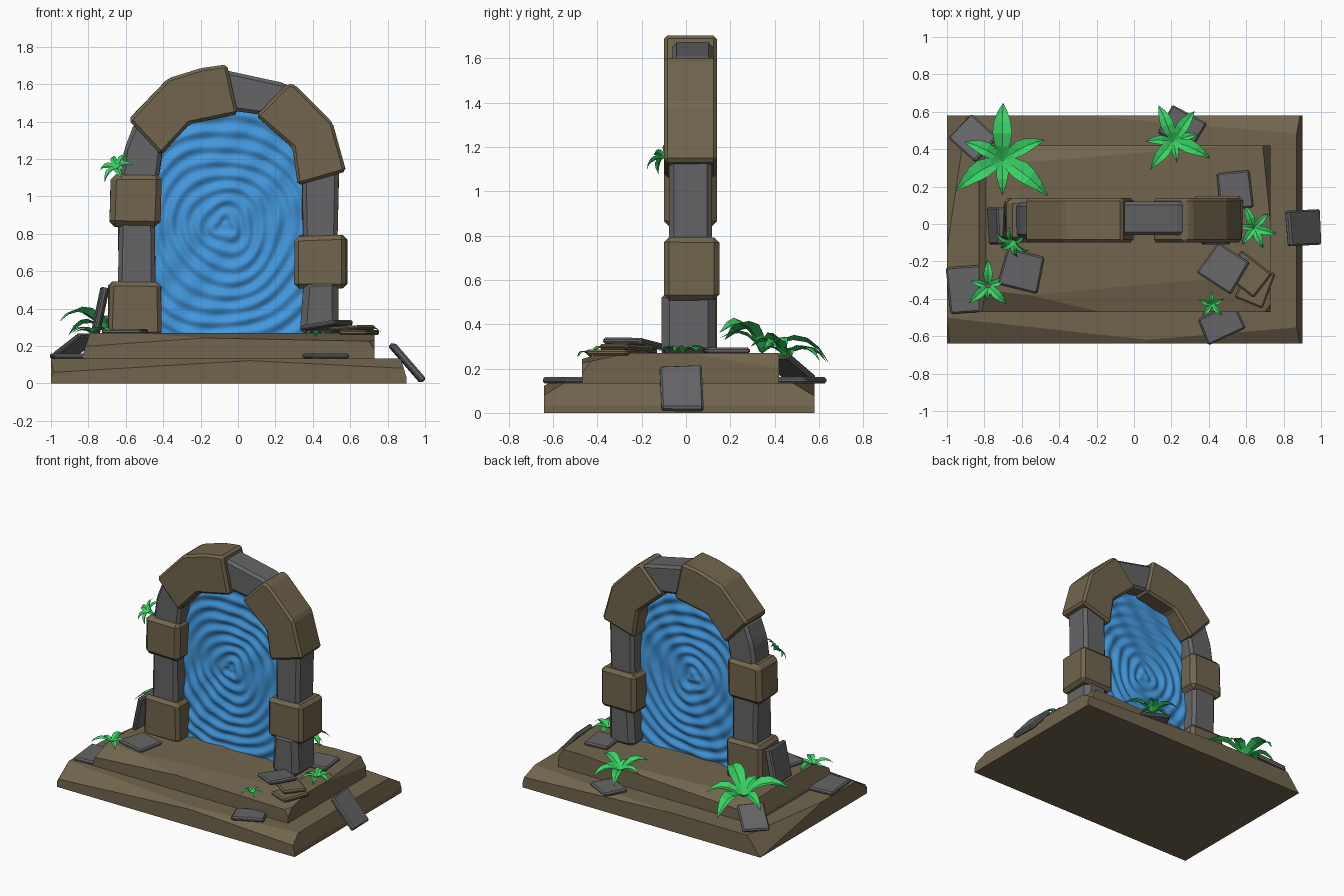
import bpy, bmesh, math, random
from mathutils import Vector, Matrix, Euler

if "Cube" in bpy.data.objects:
    bpy.data.objects.remove(bpy.data.objects["Cube"])

random.seed(4)


def material(name, rgb):
    m = bpy.data.materials.new(name)
    m.diffuse_color = (*rgb, 1)
    m.use_nodes = True
    m.node_tree.nodes["Principled BSDF"].inputs["Base Color"].default_value = m.diffuse_color
    return m


BROWN = material("brown_stone", (0.165, 0.13, 0.075))
GREY = material("grey_stone", (0.13, 0.13, 0.135))
WATER = material("water_blue", (0.055, 0.31, 0.72))
LEAF = material("leaf_green", (0.04, 0.66, 0.13))


def finish(name, bm, mat):
    bmesh.ops.recalc_face_normals(bm, faces=bm.faces[:])
    me = bpy.data.meshes.new(name)
    bm.to_mesh(me)
    bm.free()
    me.materials.append(mat)
    ob = bpy.data.objects.new(name, me)
    bpy.context.collection.objects.link(ob)
    return ob


def chamfer(bm, width):
    bmesh.ops.bevel(bm, geom=bm.edges[:], offset=width, segments=1,
                    affect='EDGES', clamp_overlap=True)


def chip(bm, point, normal):
    """Slice off everything beyond a plane and close the cut."""
    r = bmesh.ops.bisect_plane(bm, geom=bm.verts[:] + bm.edges[:] + bm.faces[:],
                               plane_co=point, plane_no=normal, clear_outer=True)
    edges = [e for e in r['geom_cut'] if isinstance(e, bmesh.types.BMEdge)]
    if edges:
        bmesh.ops.edgenet_fill(bm, edges=edges)


def slab(name, lo, hi, chips):
    bm = bmesh.new()
    bmesh.ops.create_cube(bm, size=1)
    lo, hi = Vector(lo), Vector(hi)
    for v in bm.verts:
        v.co = (lo + hi) / 2 + Vector(a * b for a, b in zip(v.co, hi - lo))
    for p, n in chips:
        chip(bm, p, n)
    return finish(name, bm, BROWN)


def block(name, outline, y0, y1, mat, bevel, jitter=0.006):
    """Front outline (x, z) pulled through the arch depth, worn edges."""
    bm = bmesh.new()
    rings = []
    for y in (y0, y1):
        rings.append([bm.verts.new((x + random.uniform(-jitter, jitter), y,
                                    z + random.uniform(-jitter, jitter))) for x, z in outline])
    bm.faces.new(rings[0])
    bm.faces.new(rings[1][::-1])
    n = len(outline)
    for i in range(n):
        j = (i + 1) % n
        bm.faces.new((rings[0][i], rings[1][i], rings[1][j], rings[0][j]))
    bmesh.ops.recalc_face_normals(bm, faces=bm.faces[:])
    chamfer(bm, bevel)
    return finish(name, bm, mat)


def rect(x0, x1, z0, z1):
    return [(x0, z0), (x1, z0), (x1, z1), (x0, z1)]


def tile(name, loc, size, rot, mat=GREY):
    bm = bmesh.new()
    bmesh.ops.create_cube(bm, size=1)
    for v in bm.verts:
        v.co = Vector(a * b for a, b in zip(v.co, size))
    # slightly uneven outline, same on both faces
    for sx in (-1, 1):
        d = random.uniform(-0.012, 0.012)
        for v in bm.verts:
            if v.co.x * sx > 0 and v.co.y > 0:
                v.co.x += d
    chamfer(bm, 0.009)
    e = Euler([math.radians(a) for a in rot])
    bm.transform(Matrix.Translation(loc) @ e.to_matrix().to_4x4())
    return finish(name, bm, mat)


def plant(name, loc, normal, leaves, lift, width):
    """Tuft of folded arching leaves; leaves = (angle, length)."""
    bm = bmesh.new()
    for ang, length in leaves:
        a = math.radians(ang)
        out, side = Vector((math.cos(a), math.sin(a), 0)), Vector((-math.sin(a), math.cos(a), 0))
        rows = []
        for i in range(6):
            t = i / 5
            w = width * length * (0.25, 0.75, 1.0, 0.85, 0.5, 0.0)[i]
            c = out * length * t + Vector((0, 0, length * lift * (2.6 * t - 2.4 * t * t)))
            up = Vector((0, 0, w * 0.4))
            rows.append([bm.verts.new(c + side * w + up), bm.verts.new(c),
                         bm.verts.new(c - side * w + up)] if i < 5 else [bm.verts.new(c)] * 3)
        for p, q in zip(rows, rows[1:]):
            for k in (0, 1):
                f = [p[k], p[k + 1], q[k + 1], q[k]]
                bm.faces.new(list(dict.fromkeys(f)))
    q = Vector((0, 0, 1)).rotation_difference(Vector(normal).normalized())
    bm.transform(Matrix.Translation(loc) @ q.to_matrix().to_4x4())
    return finish(name, bm, LEAF)


# Stepped base with worn edges
slab("lower_step", (-1, -0.64, 0), (0.9, 0.58, 0.134), [
    ((0.87, 0, 0.134), (1, 0, 0.3)), ((-0.3, -0.64, 0.1), (-0.06, -0.55, 1)),
    ((0.3, -0.64, 0.11), (0.05, -0.6, 1)), ((0.87, 0.55, 0.134), (1, 1, 0.8)),
    ((-1, -0.58, 0.08), (-1, -0.5, 0.7)), ((0.2, 0.58, 0.11), (0.05, 0.6, 1)),
    ((-0.98, 0.0, 0.134), (-1, 0.15, 0.8))])
slab("upper_step", (-0.83, -0.47, 0.125), (0.73, 0.42, 0.27), [
    ((-0.79, 0, 0.27), (-1, 0, 0.35)), ((0.2, -0.47, 0.235), (0.02, -0.22, 1)),
    ((-0.5, -0.47, 0.22), (-0.07, -0.6, 1)), ((0.71, -0.44, 0.25), (1, -0.8, 0.6)),
    ((-0.3, 0.42, 0.23), (-0.05, 0.6, 1)), ((0.71, 0.2, 0.27), (1, 0.1, 0.6))])

# Grey pillar and arch stones
GY = (-0.077, 0.117)
block("left_pillar_grey", rect(-0.64, -0.44, 0.5, 0.88), *GY, GREY, 0.022)
block("left_shoulder_grey", [(-0.635, 1.08), (-0.43, 1.08), (-0.405, 1.23), (-0.47, 1.42),
                             (-0.56, 1.39), (-0.61, 1.25)], *GY, GREY, 0.02)
block("top_grey", [(-0.09, 1.68), (-0.04, 1.46), (0.12, 1.44), (0.3, 1.50), (0.28, 1.58),
                   (0.25, 1.605)], -0.06, 0.12, GREY, 0.022)
block("right_pillar_upper_grey", rect(0.345, 0.537, 0.75, 1.16), *GY, GREY, 0.022)
block("right_pillar_foot_grey", [(0.335, 0.255), (0.535, 0.255), (0.537, 0.55), (0.35, 0.55)],
      -0.11, 0.135, GREY, 0.035)

# Brown blocks wrapping the pillars
BY = (-0.1, 0.14)
block("left_foot_brown", rect(-0.69, -0.41, 0.255, 0.545), *BY, BROWN, 0.022)
block("left_middle_brown", rect(-0.685, -0.41, 0.835, 1.12), *BY, BROWN, 0.03)
block("right_middle_brown", rect(0.305, 0.58, 0.51, 0.79), -0.1, 0.15, BROWN, 0.024)
block("left_arch_brown", [(-0.585, 1.41), (-0.41, 1.22), (-0.26, 1.385), (0.0, 1.44),
                          (-0.06, 1.705), (-0.2, 1.685), (-0.375, 1.63)], *BY, BROWN, 0.016, 0.002)
block("right_arch_brown", [(0.095, 1.43), (0.29, 1.26), (0.32, 1.06), (0.577, 1.135),
                           (0.505, 1.395), (0.305, 1.595), (0.265, 1.605)], *BY, BROWN, 0.016, 0.002)

# Rippled water sheet filling the arch
bm = bmesh.new()
NX, NZ, CX, SPRING = 90, 130, -0.05, 1.08
rows = []
for j in range(NZ + 1):
    z = 0.25 + 1.24 * j / NZ
    half = 0.46 * math.sqrt(max(0.0, 1 - (max(0, z - SPRING) / 0.43) ** 2))
    row = []
    for i in range(NX + 1):
        x = CX + half * (2 * i / NX - 1)
        dx, dz = x + 0.07, z - 0.84
        r, a = math.hypot(dx, dz), math.atan2(dz, dx)
        wob = 0.9 * math.sin(3 * a + 9 * r) + 0.6 * math.sin(13 * x + 7 * z) * min(1, r * 3)
        y = 0.02 + 0.0075 * math.sin(82 * r + wob) + 0.004 * math.sin(31 * x - 24 * z)
        row.append(bm.verts.new((x, y, z)))
    rows.append(row)
for p, q in zip(rows, rows[1:]):
    for i in range(NX):
        bm.faces.new((p[i], p[i + 1], q[i + 1], q[i]))
water = finish("water_surface", bm, WATER)
for f in water.data.polygons:
    f.use_smooth = True

# Fallen slates around the base
T = 0.028
tile("slate_front_left", (-0.895, -0.35, 0.146), (0.19, 0.25, T), (0, 0, 4))
tile("slate_back_left", (-0.86, 0.46, 0.205), (0.22, 0.18, T), (0, -30, -42))
tile("slate_leaning_left", (-0.735, -0.01, 0.39), (0.03, 0.2, 0.25), (0, 12, 0))
tile("slate_step_left", (-0.6, -0.25, 0.277), (0.22, 0.2, T), (0, 0, -14))
tile("slate_behind_right", (0.54, 0.18, 0.28), (0.18, 0.2, T), (0, 0, 6))
tile("slate_pile_lower", (0.65, -0.33, 0.272), (0.16, 0.2, T), (0, 0, -22), BROWN)
tile("slate_pile_middle", (0.61, -0.27, 0.294), (0.2, 0.16, 0.024), (0, -3, -38), BROWN)
tile("slate_pile_top", (0.48, -0.235, 0.312), (0.22, 0.2, T), (0, -8, -33))
tile("slate_fallen_right", (0.907, -0.02, 0.108), (0.25, 0.19, 0.035), (0, 49, 3))
tile("slate_front_right", (0.465, -0.535, 0.147), (0.22, 0.15, T), (0, 0, 25))
tile("slate_back_right", (0.255, 0.515, 0.147), (0.2, 0.17, T), (0, 0, -28))

# Leafy tufts
plant("plant_back_left", (-0.70, 0.34, 0.27), (-0.05, 0.25, 1),
      [(90, 0.31), (25, 0.25), (-40, 0.32), (-90, 0.2), (215, 0.31), (155, 0.23)], 0.45, 0.17)
plant("plant_back_right", (0.21, 0.44, 0.25), (0, 0.2, 1),
      [(112, 0.21), (55, 0.2), (-25, 0.22), (-80, 0.12), (232, 0.2), (180, 0.15), (15, 0.14)], 0.4, 0.17)
plant("plant_front_left", (-0.78, -0.33, 0.26), (0, 0, 1),
      [(90, 0.14), (20, 0.11), (-45, 0.14), (-95, 0.08), (222, 0.14), (165, 0.1)], 0.35, 0.18)
plant("plant_on_arch", (-0.64, -0.085, 1.15), (-0.45, -0.6, 0.65),
      [(95, 0.1), (35, 0.1), (-30, 0.1), (-85, 0.11), (215, 0.11), (155, 0.11)], 0.4, 0.18)
plant("plant_right", (0.64, -0.02, 0.265), (0, 0, 1),
      [(110, 0.13), (45, 0.11), (-15, 0.13), (-65, 0.12), (235, 0.11), (175, 0.09)], 0.35, 0.18)
plant("plant_front_right", (0.415, -0.43, 0.25), (0, -0.1, 1),
      [(90, 0.07), (25, 0.07), (-45, 0.08), (230, 0.08), (160, 0.07)], 0.5, 0.18)
